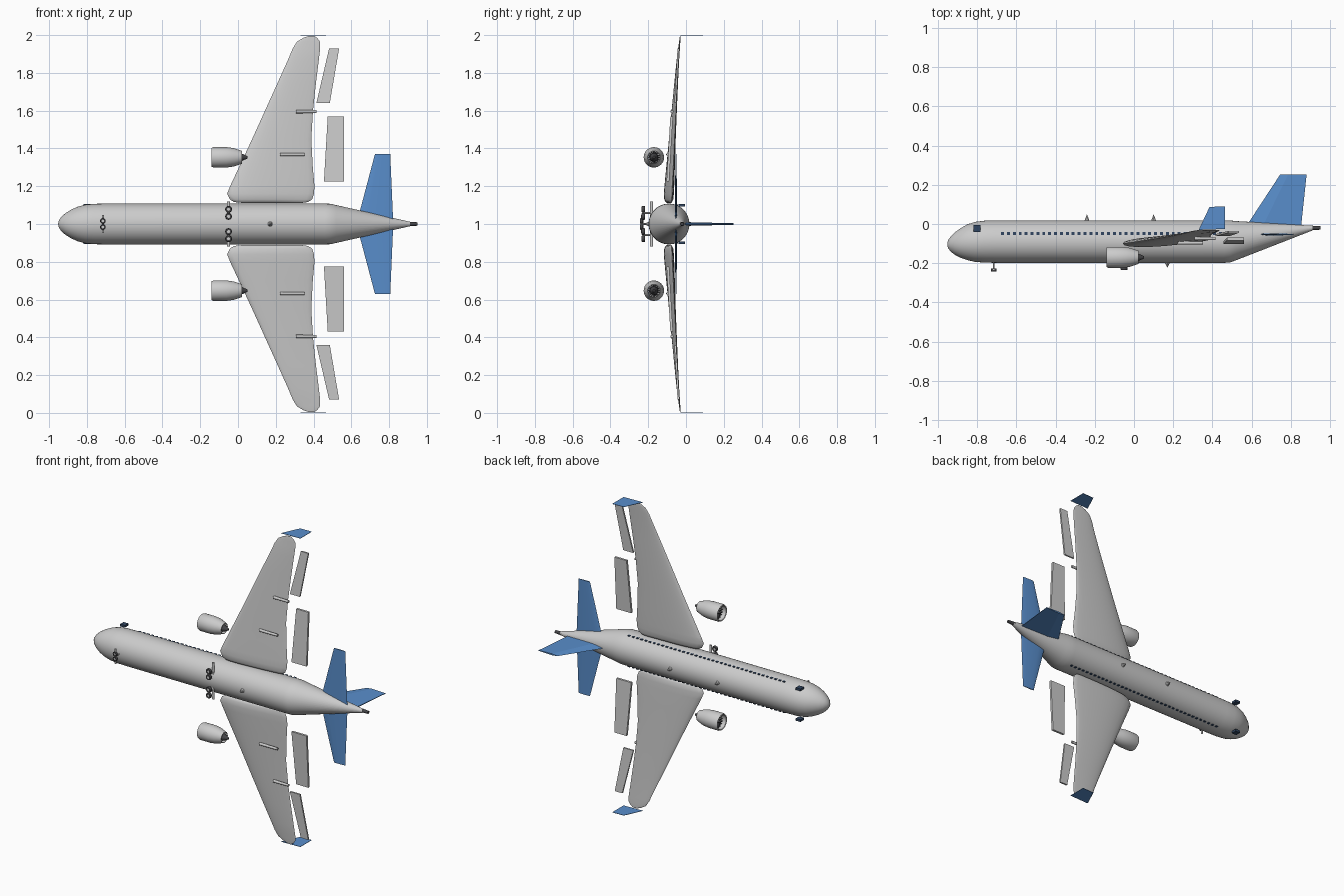
import bpy, bmesh, math
from mathutils import Vector, Matrix

if "Cube" in bpy.data.objects:
    bpy.data.objects.remove(bpy.data.objects["Cube"])

def material(name, r, g, b):
    m = bpy.data.materials.new(name)
    m.diffuse_color = (r, g, b, 1)
    m.use_nodes = True
    m.node_tree.nodes["Principled BSDF"].inputs["Base Color"].default_value = m.diffuse_color
    return m

BLUE = material("tail_blue", 0.1, 0.27, 0.6)
GLASS = material("window_dark", 0.03, 0.06, 0.12)
DARK = material("dark_metal", 0.06, 0.06, 0.065)
WHITE = material("body_white", 0.8, 0.8, 0.8)
GREY = material("wing_grey", 0.6, 0.6, 0.61)

def finish(name, bm, mat=None, angle=None):
    bmesh.ops.recalc_face_normals(bm, faces=bm.faces)
    me = bpy.data.meshes.new(name)
    bm.to_mesh(me)
    bm.free()
    ob = bpy.data.objects.new(name, me)
    bpy.context.collection.objects.link(ob)
    if mat:
        me.materials.append(mat)
    if angle:
        bpy.ops.object.select_all(action='DESELECT')
        ob.select_set(True)
        bpy.context.view_layer.objects.active = ob
        bpy.ops.object.shade_smooth_by_angle(angle=math.radians(angle))
    return ob

def loft(name, rings, mat=None, angle=None, closed=False):
    """Skin a list of rings; cap the ends, or join last to first if closed."""
    bm = bmesh.new()
    vs = [[bm.verts.new(p) for p in r] for r in rings]
    n = len(vs[0])
    pairs = list(zip(vs, vs[1:])) + ([(vs[-1], vs[0])] if closed else [])
    for a, b in pairs:
        for i in range(n):
            j = (i + 1) % n
            bm.faces.new((a[i], a[j], b[j], b[i]))
    if not closed:
        bm.faces.new(vs[0])
        bm.faces.new(vs[-1])
    return finish(name, bm, mat, angle)

def circle(x, y, z, r, n=40):
    return [(x, y + r * math.cos(2 * math.pi * i / n), z + r * math.sin(2 * math.pi * i / n)) for i in range(n)]

def boxes(name, places, size, mat):
    bm = bmesh.new()
    for p in places:
        bmesh.ops.create_cube(bm, size=1, matrix=Matrix.Translation(p) @ Matrix.Diagonal((*size, 1)))
    return finish(name, bm, mat)

def cone(name, loc, r1, r2, depth, rot=None, mat=None, n=20):
    bm = bmesh.new()
    bmesh.ops.create_cone(bm, cap_ends=True, segments=n, radius1=r1, radius2=r2, depth=depth,
                          matrix=Matrix.Translation(loc) @ (rot or Matrix()))
    return finish(name, bm, mat, 40)

ROT_Y = Matrix.Rotation(math.radians(90), 4, 'Y')   # axis along x
ROT_X = Matrix.Rotation(math.radians(-90), 4, 'X')  # axis along y

# Fuselage: (x, centre y, radius)
body = [(-.952, -.103, .004), (-.948, -.103, .02), (-.935, -.102, .038), (-.915, -.1, .056), (-.885, -.097, .075),
        (-.85, -.093, .091), (-.81, -.091, .102), (-.76, -.09, .107), (-.7, -.09, .108), (.46, -.09, .108),
        (.49, -.089, .107), (.52, -.085, .1), (.91, -.021, .012)]
loft("fuselage", [circle(x, y, 1, r) for x, y, r in body], WHITE, 40)
cone("tail_exhaust", (.922, -.02, 1), .012, .009, .055, ROT_Y, DARK)

# Cabin and cockpit windows
for s, side in ((1, "left"), (-1, "right")):
    boxes("cabin_windows_" + side, [(-.67 + .03 * i, -.05, 1 + s * .098) for i in range(38)],
          (.015, .016, .008), GLASS)
    boxes("cockpit_window_" + side, [(-.8, -.022, 1 + s * .1)], (.034, .036, .014), GLASS)

# Antennas
for i, x in enumerate((-.24, .1)):
    cone("top_antenna_%d" % i, (x, .03, 1), .014, .001, .035, ROT_X, GREY, 8)
cone("belly_antenna", (.17, -.208, 1), .001, .014, .025, ROT_X, GREY, 8)

# Fin
def fin_ring(y, x0, x1, t):
    xs = ((x0, 0), (x0 + .3 * (x1 - x0), t), (x1, t * .3), (x1, -t * .3), (x0 + .3 * (x1 - x0), -t))
    return [(x, y, 1 + z) for x, z in xs]
fin = loft("tail_fin", [fin_ring(-.03, .56, .85, .009), fin_ring(.252, .745, .88, .005)], BLUE)

def foil(z, x0, x1, y0, y1, t, n=12):
    """Closed airfoil section, leading edge x0,y0 to trailing edge x1,y1."""
    pts = []
    for i in range(2 * n):
        a = math.pi * i / n
        u = (1 - math.cos(a)) / 2
        h = math.sin(a) * (1 - .55 * u) * t
        pts.append((x0 + (x1 - x0) * u, y0 + (y1 - y0) * u + h, z))
    return pts

def mirror(pts, s):
    return [(x, y, 1 + s * (z - 1)) for x, y, z in pts]

def plate(name, corners, ys, t, s, mat):
    """Slab over four (x, z) corners, with its own centre height at each."""
    rings = [mirror([(x, y + d, z) for (x, z), y in zip(corners, ys)], s) for d in (-t / 2, t / 2)]
    return loft(name, rings, mat)

# Wing stations: z, leading x, trailing x, leading y, trailing y, half thickness
wing = [(1.112, .02, .34, -.1, -.078, .006), (1.116, -.02, .37, -.1, -.077, .018), (1.13, -.043, .392, -.1, -.076, .028),
        (1.16, -.058, .402, -.1, -.075, .032), (1.2, -.042, .405, -.097, -.073, .031), (1.3, .005, .396, -.09, -.068, .027),
        (1.45, .075, .388, -.079, -.061, .021), (1.6, .143, .397, -.068, -.053, .016), (1.75, .211, .413, -.056, -.045, .011),
        (1.87, .265, .428, -.045, -.039, .008), (1.93, .29, .435, -.038, -.035, .006), (1.965, .312, .434, -.034, -.032, .004),
        (1.985, .345, .42, -.032, -.031, .003), (1.996, .375, .402, -.031, -.03, .001)]
nacelle = [(-.137, .045), (-.14, .05), (-.13, .054), (-.06, .054), (-.02, .048), (.022, .034),
           (.022, .031), (-.02, .043), (-.06, .047), (-.12, .045)]

for s, side in ((1, "left"), (-1, "right")):
    loft("wing_" + side, [mirror(foil(*w), s) for w in wing], GREY, 50)

    # Flap and aileron
    plate("flap_" + side, [(.475, 1.568), (.562, 1.568), (.562, 1.225), (.455, 1.225)],
          (-.076, -.076, -.096, -.096), .014, s, GREY)
    plate("aileron_" + side, [(.482, 1.928), (.535, 1.928), (.486, 1.64), (.415, 1.64)],
          (-.04, -.04, -.057, -.057), .01, s, GREY)

    # Winglet, a thin upright sheet
    quad = [(.33, -.03), (.385, .087), (.465, .09), (.465, -.025)]
    loft("winglet_" + side, [mirror([(x, y, z) for x, y in quad], s) for z in (1.998, 2.0)], BLUE)

    # Tailplane
    tail = [(1.0, .627, .822, .008), (1.37, .725, .806, .004)]
    loft("tailplane_" + side, [mirror(foil(z, a, b, -.053, -.053, t, 6), s) for z, a, b, t in tail], BLUE, 40)

    # Flap track fairings
    for i, (x, y, z, length) in enumerate(((.287, -.096, 1.368, .128), (.362, -.074, 1.595, .108))):
        cone("flap_fairing_%s_%d" % (side, i), (x, y, 1 + s * (z - 1)), .009, .008, length, ROT_Y, GREY, 12)

    # Engine: hollow nacelle, fan, spinner, exhaust plug
    ez, ey = 1 + s * .353, -.17
    loft("nacelle_" + side, [circle(x, ey, ez, r, 32) for x, r in nacelle], WHITE, 45, closed=True)
    bm = bmesh.new()
    for k in range(16):
        m = (Matrix.Translation((-.11, ey, ez)) @ Matrix.Rotation(k * math.pi / 8, 4, 'X')
             @ Matrix.Translation((0, .027, 0)) @ Matrix.Rotation(.6, 4, 'Y') @ Matrix.Diagonal((.003, .037, .009, 1)))
        bmesh.ops.create_cube(bm, size=1, matrix=m)
    finish("fan_blades_" + side, bm, DARK)
    cone("spinner_" + side, (-.118, ey, ez), .002, .014, .03, ROT_Y, DARK)
    cone("engine_core_" + side, (-.045, ey, ez), .014, .022, .12, ROT_Y, DARK)
    cone("exhaust_plug_" + side, (.033, ey, ez), .022, .006, .036, ROT_Y, DARK)

# Landing gear: wheels lie flat with axles along y
def wheel(name, x, y, z, r, t):
    ring = [(r * .45, -t), (r * .85, -t), (r, -t * .5), (r, t * .5), (r * .85, t), (r * .45, t)]
    n = 20
    rings = [[(x + a * math.cos(2 * math.pi * i / n), y + b, z + a * math.sin(2 * math.pi * i / n))
              for i in range(n)] for a, b in ring]
    loft(name, rings, DARK, 40, closed=True)
    cone(name + "_hub", (x, y, z), r * .47, r * .47, t * 1.6, ROT_X, GREY, 12)

cone("nose_strut", (-.715, -.232, 1), .006, .006, .095, None, GREY, 12)
cone("nose_post", (-.715, -.213, 1), .004, .004, .04, ROT_X, GREY, 10)
for i, s in enumerate((1, -1)):
    wheel("nose_wheel_%d" % i, -.715, -.235, 1 + s * .016, .015, .008)
    cone("main_strut_%d" % i, (-.05, -.182, 1 + s * .078), .008, .008, .08, None, GREY, 12)
    cone("main_post_%d" % i, (-.05, -.205, 1 + s * .058), .005, .005, .05, ROT_X, GREY, 10)
    cone("main_axle_%d" % i, (-.05, -.226, 1 + s * .058), .004, .004, .07, None, GREY, 10)
    for j, z in enumerate((.04, .078)):
        wheel("main_wheel_%d_%d" % (i, j), -.05, -.226, 1 + s * z, .018, .009)
